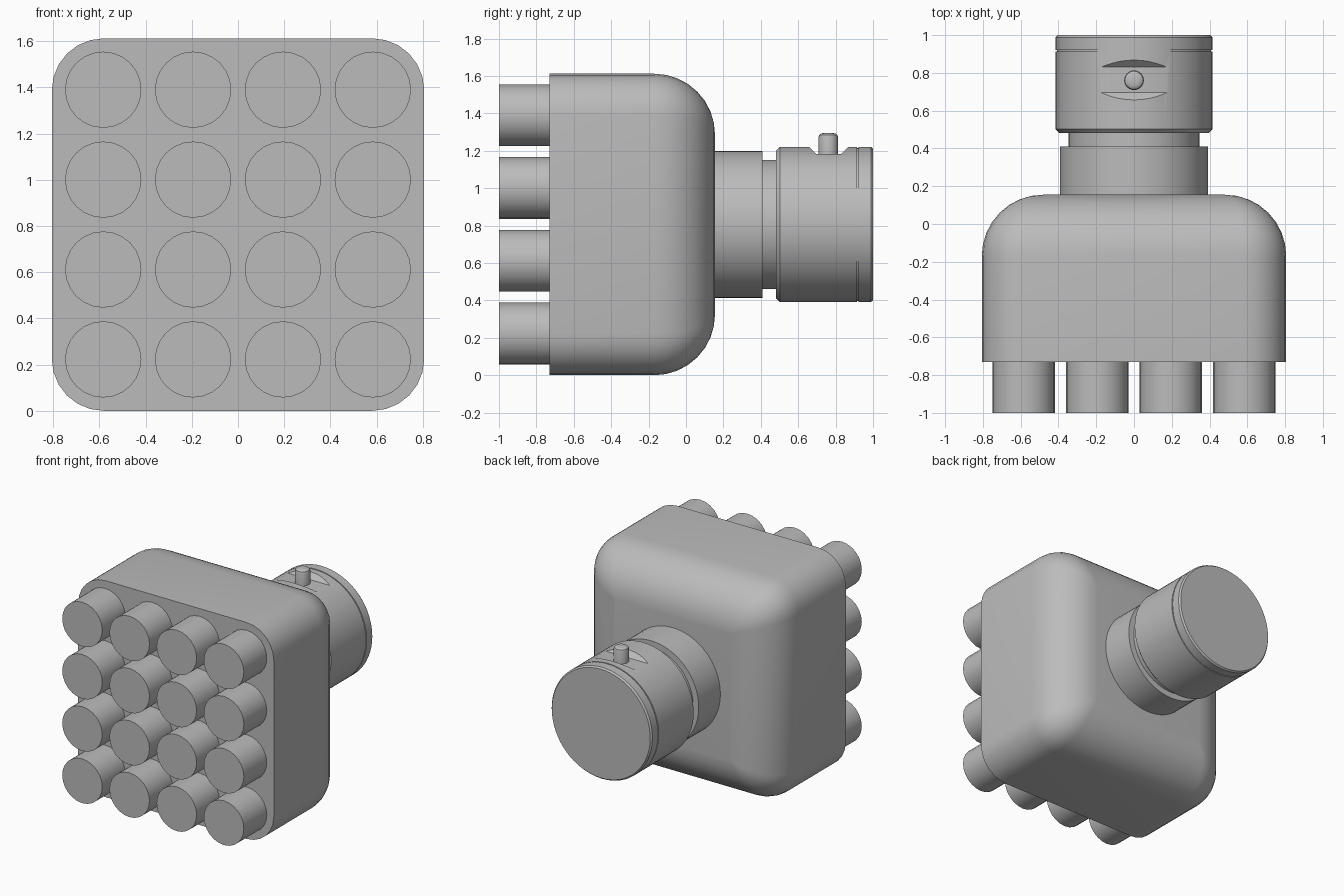
import bpy, bmesh, math
from mathutils import Matrix

if "Cube" in bpy.data.objects:
    bpy.data.objects.remove(bpy.data.objects["Cube"])

CZ = 0.806          # height of the connector axis
grey = bpy.data.materials.new("plain grey")
grey.diffuse_color = (0.5, 0.5, 0.5, 1)
grey.use_nodes = True
grey.node_tree.nodes["Principled BSDF"].inputs["Base Color"].default_value = grey.diffuse_color


def finish(bm, name, smooth=True):
    bmesh.ops.recalc_face_normals(bm, faces=bm.faces)
    me = bpy.data.meshes.new(name)
    bm.to_mesh(me)
    bm.free()
    ob = bpy.data.objects.new(name, me)
    bpy.context.collection.objects.link(ob)
    me.materials.append(grey)
    if smooth:
        shade(ob)
    return ob


def shade(ob):
    bpy.ops.object.select_all(action='DESELECT')
    ob.select_set(True)
    bpy.context.view_layer.objects.active = ob
    bpy.ops.object.shade_smooth_by_angle(angle=math.radians(30))


def loft(loops, name, smooth=True):
    """Skin a stack of equal-length point loops and cap both ends."""
    bm = bmesh.new()
    rings = [[bm.verts.new(p) for p in lp] for lp in loops]
    n = len(rings[0])
    for a, b in zip(rings, rings[1:]):
        for i in range(n):
            j = (i + 1) % n
            bm.faces.new((a[i], a[j], b[j], b[i]))
    bm.faces.new(rings[0])
    bm.faces.new(rings[-1])
    return finish(bm, name, smooth)


def turned(profile, name, x=0, z=CZ, n=64):
    """Solid of revolution about a y-directed axis; profile is (y, radius)."""
    return loft([[(x + r * math.cos(2 * math.pi * i / n), y,
                   z + r * math.sin(2 * math.pi * i / n)) for i in range(n)]
                 for y, r in profile], name)


def rounded_square(half, r, y, seg=6):
    pts = []
    for q in range(4):
        a0 = q * math.pi / 2
        sx, sz = [(1, 1), (-1, 1), (-1, -1), (1, -1)][q]
        for k in range(seg + 1):
            a = a0 + k / seg * math.pi / 2
            pts.append((sx * (half - r) + r * math.cos(a), y,
                        CZ + sz * (half - r) + r * math.sin(a)))
    return pts


# Housing: rounded square block with a large fillet towards the back
HALF, CORNER, FILLET, BACK = 0.806, 0.225, 0.325, 0.155
loops = [rounded_square(HALF, CORNER, -0.73)]
for k in range(9):
    t = k / 8 * math.pi / 2
    d = FILLET * (1 - math.cos(t))
    r = max(CORNER * (1 - d / FILLET), 0.004)
    loops.append(rounded_square(HALF - d, r, BACK - FILLET + FILLET * math.sin(t)))
loft(loops, "housing")

# Four by four grid of contact studs on the front
for row in range(4):
    for col in range(4):
        turned([(-1.0, 0.165), (-0.72, 0.165)], f"stud_{row}_{col}",
               (col - 1.5) * 0.389, CZ + (row - 1.5) * 0.389, 24)

# Stem and neck behind the housing
turned([(0.14, 0.392), (0.41, 0.392)], "stem")
turned([(0.40, 0.346), (0.50, 0.346)], "neck")

# Barrel with chamfered ends and a fine groove
barrel = turned([(0.482, 0.395), (0.502, 0.415), (0.914, 0.415), (0.914, 0.408),
                 (0.922, 0.408), (0.922, 0.415), (0.988, 0.415), (1.0, 0.405)], "barrel")

# Flat-bottomed notch with sloping ends, cut into the barrel top
zb = CZ + 0.377
section = [(0.695, zb), (0.83, zb), (0.93, zb + 0.1), (0.595, zb + 0.1)]
cutter = loft([[(x, y, z) for y, z in section] for x in (-0.4, 0.4)], "notch_cutter", False)
cutter.hide_render = True
cut = barrel.modifiers.new("notch", 'BOOLEAN')
cut.operation, cut.solver, cut.object = 'DIFFERENCE', 'EXACT', cutter
bpy.context.view_layer.objects.active = barrel
bpy.ops.object.modifier_apply(modifier="notch")
bpy.data.objects.remove(cutter)
shade(barrel)

# Locating pin with rounded tip
pin = turned([(-0.02, 0.052), (0.09, 0.052), (0.102, 0.048), (0.109, 0.039),
              (0.112, 0.025)], "pin", 0, 0, 24)
pin.data.transform(Matrix.Translation((0, 0.761, zb)) @ Matrix.Rotation(math.pi / 2, 4, 'X'))
